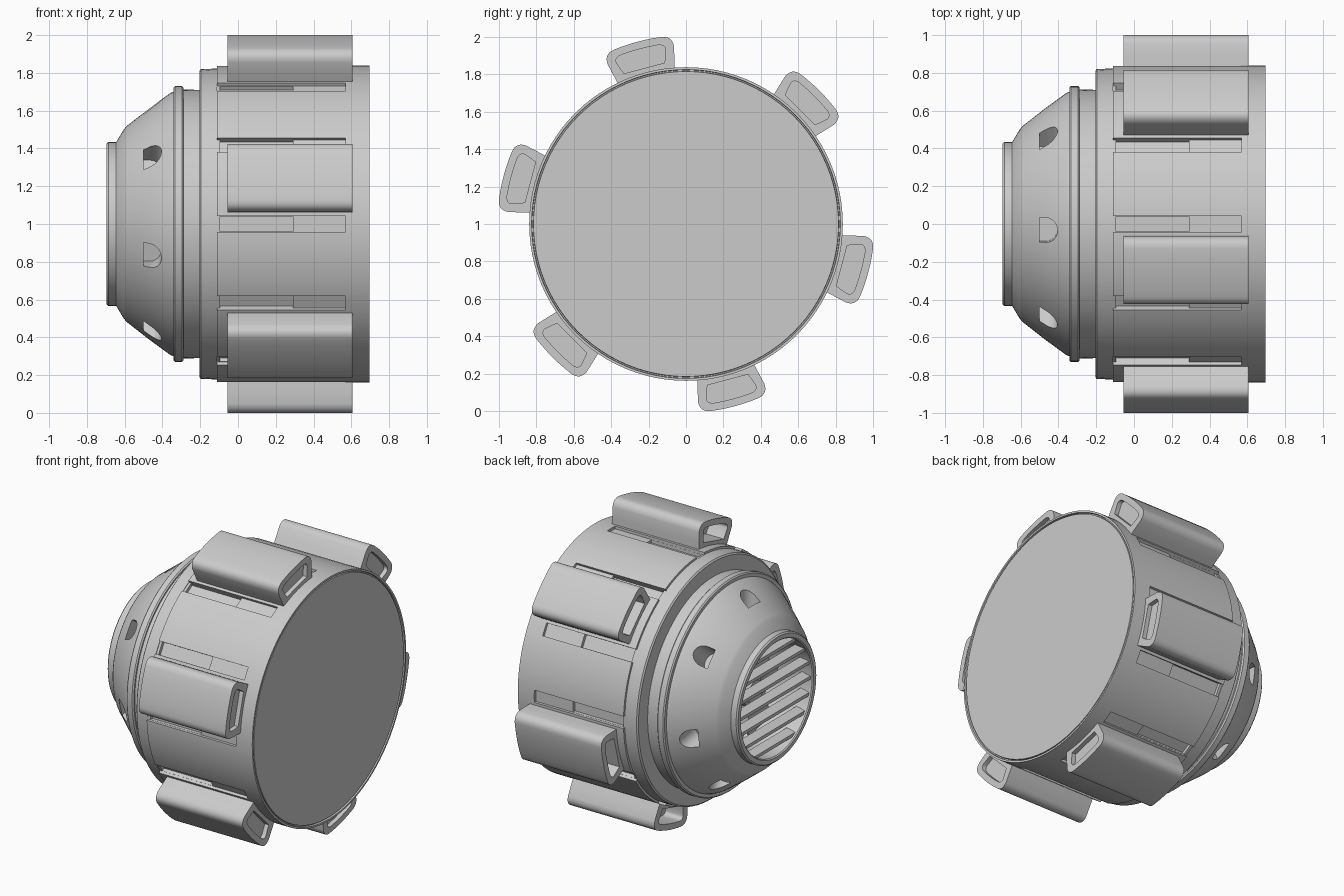
import bpy, bmesh, math

if "Cube" in bpy.data.objects:
    bpy.data.objects.remove(bpy.data.objects["Cube"])

CZ = 1.0  # height of the main axis, which runs along x


def place(x, t, r, a):
    """Axial, tangential, radial coordinates -> world."""
    c, s = math.cos(a), math.sin(a)
    return (x, r * c - t * s, CZ + r * s + t * c)


def finish(bm, name):
    bmesh.ops.recalc_face_normals(bm, faces=bm.faces)
    me = bpy.data.meshes.new(name)
    bm.to_mesh(me)
    bm.free()
    ob = bpy.data.objects.new(name, me)
    bpy.context.collection.objects.link(ob)
    return ob


def activate(ob):
    bpy.ops.object.select_all(action='DESELECT')
    ob.select_set(True)
    bpy.context.view_layer.objects.active = ob


def smooth(ob, angle=28):
    activate(ob)
    bpy.ops.object.shade_smooth_by_angle(angle=math.radians(angle))


def lathe(name, profile, steps=96):
    bm = bmesh.new()
    vs = [bm.verts.new((x, 0, CZ + r)) for x, r in profile]
    es = [bm.edges.new(p) for p in zip(vs, vs[1:])]
    if profile[0][1] > 0:
        es.append(bm.edges.new((vs[-1], vs[0])))
    bmesh.ops.spin(bm, geom=vs + es, cent=(0, 0, CZ), axis=(1, 0, 0),
                   angle=math.tau, steps=steps)
    bmesh.ops.remove_doubles(bm, verts=bm.verts, dist=1e-4)
    return finish(bm, name)


def loft(bm, rings):
    """Skin a list of equal-length point rings and cap both ends."""
    rv = [[bm.verts.new(p) for p in ring] for ring in rings]
    n = len(rv[0])
    for a, b in zip(rv, rv[1:]):
        for i in range(n):
            j = (i + 1) % n
            bm.faces.new((a[i], a[j], b[j], b[i]))
    bm.faces.new(rv[0])
    bm.faces.new(rv[-1][::-1])


def cut(target, outline, r0, r1, angles):
    """Cut the (x, t) outline radially into target at every angle."""
    bm = bmesh.new()
    for a in angles:
        loft(bm, [[place(x, t, r, a) for x, t in outline] for r in (r0, r1)])
    cutter = finish(bm, "cutter")
    cutter.hide_render = True
    mod = target.modifiers.new("cut", 'BOOLEAN')
    mod.operation, mod.solver, mod.object = 'DIFFERENCE', 'EXACT', cutter
    activate(target)
    bpy.ops.object.modifier_apply(modifier=mod.name)
    bpy.data.objects.remove(cutter)


def rect(x0, x1, h):
    return [(x0, -h), (x1, -h), (x1, h), (x0, h)]


# Main drum with twelve stepped slots
drum = lathe("drum", [
    (-0.205, 0), (-0.205, 0.81), (-0.197, 0.82), (-0.11, 0.823), (-0.11, 0.838),
    (0.695, 0.838), (0.695, 0.825), (0.68, 0.823), (0.68, 0.817), (0.692, 0.815), (0.692, 0)])
slots = [math.radians(30 * i) for i in range(12)]
cut(drum, rect(-0.112, 0.57, 0.042), 0.818, 0.95, slots)
cut(drum, rect(-0.095, 0.29, 0.041), 0.795, 0.95, slots)
smooth(drum)

# Conical nose with raised band and hollow vent opening
nose = lathe("nose", [
    (-0.36, 0), (-0.36, 0.39), (-0.688, 0.39), (-0.695, 0.397), (-0.695, 0.425),
    (-0.686, 0.434), (-0.645, 0.434), (-0.64, 0.442), (-0.605, 0.50), (-0.59, 0.518),
    (-0.47, 0.612), (-0.36, 0.692), (-0.342, 0.70), (-0.342, 0.722), (-0.334, 0.73),
    (-0.296, 0.73), (-0.288, 0.722), (-0.288, 0.712), (-0.20, 0.71), (-0.20, 0)])

# Seven D-shaped scoops around the nose
d_shape = [(-0.50, -0.065), (-0.50, 0.065)]
d_shape += [(-0.465 + 0.06 * math.sin(u), 0.065 * math.cos(u))
            for u in [math.pi * i / 14 for i in range(15)]]
cut(nose, d_shape, 0.49, 0.80, [math.radians(93 + 360 * i / 7) for i in range(7)])
smooth(nose)

# Horizontal vent slats
for i in range(7):
    z = 0.108 * (i - 3)
    half = math.sqrt(0.395 ** 2 - z * z)
    bm = bmesh.new()
    sect = [(-0.675, -0.018), (-0.675, 0.004), (-0.61, 0.018), (-0.61, -0.004)]
    loft(bm, [[(x, y, CZ + z + dz) for x, dz in sect] for y in (-half, half)])
    finish(bm, f"vent_slat_{i + 1}")

# Fan behind the slats
smooth(lathe("fan_hub", [(-0.53, 0), (-0.53, 0.08), (-0.51, 0.10), (-0.35, 0.10), (-0.35, 0)], 32))
bm = bmesh.new()
for i in range(6):
    rings = []
    for r, w, tw in ((0.08, 0.05, 0.05), (0.22, 0.08, 0.04), (0.36, 0.10, 0.03)):
        rings.append([place(-0.44 + sx * tw + d, sx * w, r, math.radians(60 * i))
                      for sx, d in ((-1, -0.008), (1, -0.008), (1, 0.008), (-1, 0.008))])
    loft(bm, rings)
finish(bm, "fan_blades")

# Pod cross-section: flared sides, rounded corners, curved outer face
A, B, C = (0.184, 0.935), (0.187, 0.99), (0.134, 0.999)
right = [(0.152, 0.80), (0.168, 0.865)]
for i in range(9):
    u = i / 8
    right.append(tuple((1 - u) ** 2 * p + 2 * u * (1 - u) * q + u * u * s
                       for p, q, s in zip(A, B, C)))
arc = [(1.008 * math.sin(w), 1.008 * math.cos(w)) for w in (0.09, 0.045, 0, -0.045, -0.09)]
outer = right + arc + [(-t, r) for t, r in reversed(right)]


def inner_point(t, r):
    k = min(max((r - 0.80) / 0.208, 0), 1)
    return (t * 0.74, 0.862 + k * 0.105)


inner = [inner_point(t, r) for t, r in outer]

# Six pods around the drum, recessed at both ends
for i in range(6):
    a = math.radians(45 + 60 * i)
    bm = bmesh.new()
    loft(bm, [[place(x, t, r, a) for t, r in sec] for x, sec in (
        (0.08, inner), (-0.055, inner), (-0.055, outer),
        (0.605, outer), (0.605, inner), (0.575, inner))])
    smooth(finish(bm, f"pod_{i + 1}"))
